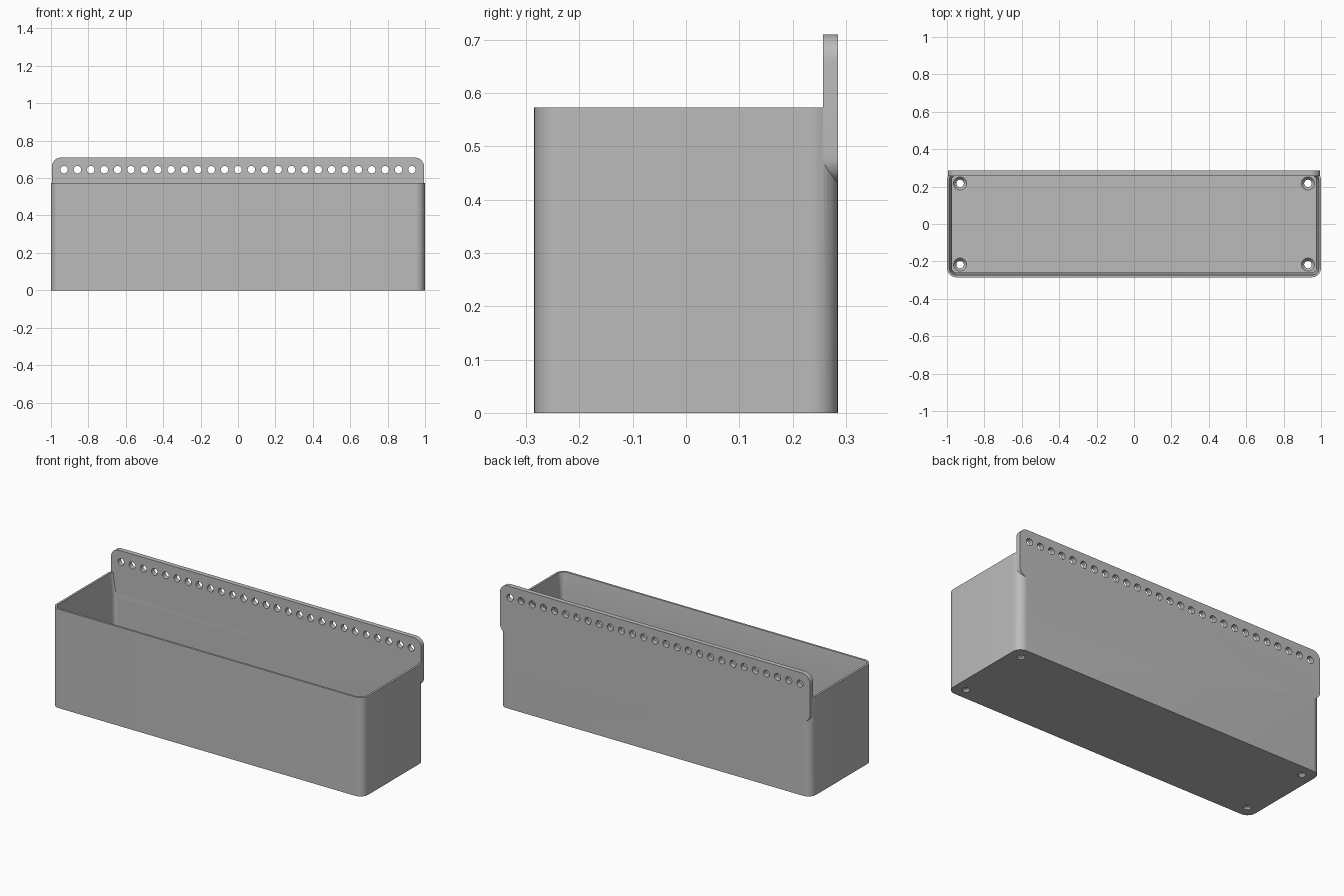
import bpy, bmesh
from math import sin, cos, pi, radians
from mathutils import Vector

old = bpy.data.objects.get("Cube")
if old:
    bpy.data.objects.remove(old)

GREY = (0.5, 0.5, 0.5, 1)
grey = bpy.data.materials.new("plain grey")
grey.use_nodes = True
grey.diffuse_color = GREY
grey.node_tree.nodes["Principled BSDF"].inputs["Base Color"].default_value = GREY

HALF_X, HALF_Y, RIM_Z = 1.0, 0.285, 0.573
PLATE_TOP, PLATE_BOTTOM, PLATE_FRONT = 0.71, 0.43, 0.257
CORNER = 0.05


def rounded_rect(hx, hy, r, steps=10):
    """Outline of a rounded rectangle centred on the origin."""
    pts = []
    for q, (sx, sy) in enumerate([(1, 1), (-1, 1), (-1, -1), (1, -1)]):
        for i in range(steps + 1):
            a = (q + i / steps) * pi / 2
            pts.append((sx * (hx - r) + r * cos(a), sy * (hy - r) + r * sin(a)))
    return pts


def circle(r, n=24):
    return [(r * cos(2 * pi * i / n), r * sin(2 * pi * i / n)) for i in range(n)]


def loft(bm, rings):
    """Skin a stack of equal rings into a closed solid."""
    loops = [[bm.verts.new(p) for p in ring] for ring in rings]
    for a, b in zip(loops, loops[1:]):
        for i in range(len(a)):
            j = (i + 1) % len(a)
            bm.faces.new((a[i], a[j], b[j], b[i]))
    bm.faces.new(loops[0][::-1])
    bm.faces.new(loops[-1])


def make_object(name, bm):
    bmesh.ops.recalc_face_normals(bm, faces=bm.faces)
    mesh = bpy.data.meshes.new(name)
    bm.to_mesh(mesh)
    bm.free()
    mesh.materials.append(grey)
    obj = bpy.data.objects.new(name, mesh)
    bpy.context.collection.objects.link(obj)
    return obj


def combine(target, tool, operation):
    """Apply a boolean and discard the tool object."""
    bpy.context.view_layer.objects.active = target
    mod = target.modifiers.new("cut", 'BOOLEAN')
    mod.operation, mod.solver, mod.object = operation, 'EXACT', tool
    bpy.ops.object.modifier_apply(modifier=mod.name)
    bpy.data.objects.remove(tool)


# Trough: outer wall, rim, tapered inner wall, floor
def wall_ring(inset, z):
    pts = rounded_rect(HALF_X - inset, HALF_Y - inset, CORNER - inset)
    return [(x, y, z) for x, y in pts]


bm = bmesh.new()
loft(bm, [wall_ring(0, 0), wall_ring(0, RIM_Z), wall_ring(0.012, RIM_Z),
          wall_ring(0.026, 0.44), wall_ring(0.026, 0.028)])
trough = make_object("planter_trough", bm)

# Back mounting plate with rounded corners
bm = bmesh.new()
mid = (PLATE_TOP + PLATE_BOTTOM) / 2
outline = rounded_rect(0.995, (PLATE_TOP - PLATE_BOTTOM) / 2, CORNER)
loft(bm, [[(x, y, z + mid) for x, z in outline] for y in (PLATE_FRONT, HALF_Y)])
combine(trough, make_object("back_plate", bm), 'UNION')

# Row of holes through the plate
bm = bmesh.new()
COUNT, REACH = 27, 0.93
for i in range(COUNT):
    cx = -REACH + 2 * REACH * i / (COUNT - 1)
    loft(bm, [[(cx + x, y, 0.645 + z) for x, z in circle(0.02)] for y in (0.2, 0.35)])
combine(trough, make_object("plate_hole_cutter", bm), 'DIFFERENCE')

# Countersunk screw holes in the floor corners
bm = bmesh.new()
for sx in (-1, 1):
    for sy in (-1, 1):
        loft(bm, [[(sx * 0.93 + x, sy * 0.217 + y, z) for x, y in circle(r)]
                  for r, z in ((0.02, -0.05), (0.02, 0.01), (0.035, 0.028), (0.035, 0.06))])
combine(trough, make_object("floor_hole_cutter", bm), 'DIFFERENCE')

# Smooth the curves, keep the hard edges
bpy.ops.object.select_all(action='DESELECT')
trough.select_set(True)
bpy.context.view_layer.objects.active = trough
bpy.ops.object.shade_smooth_by_angle(angle=radians(30))
